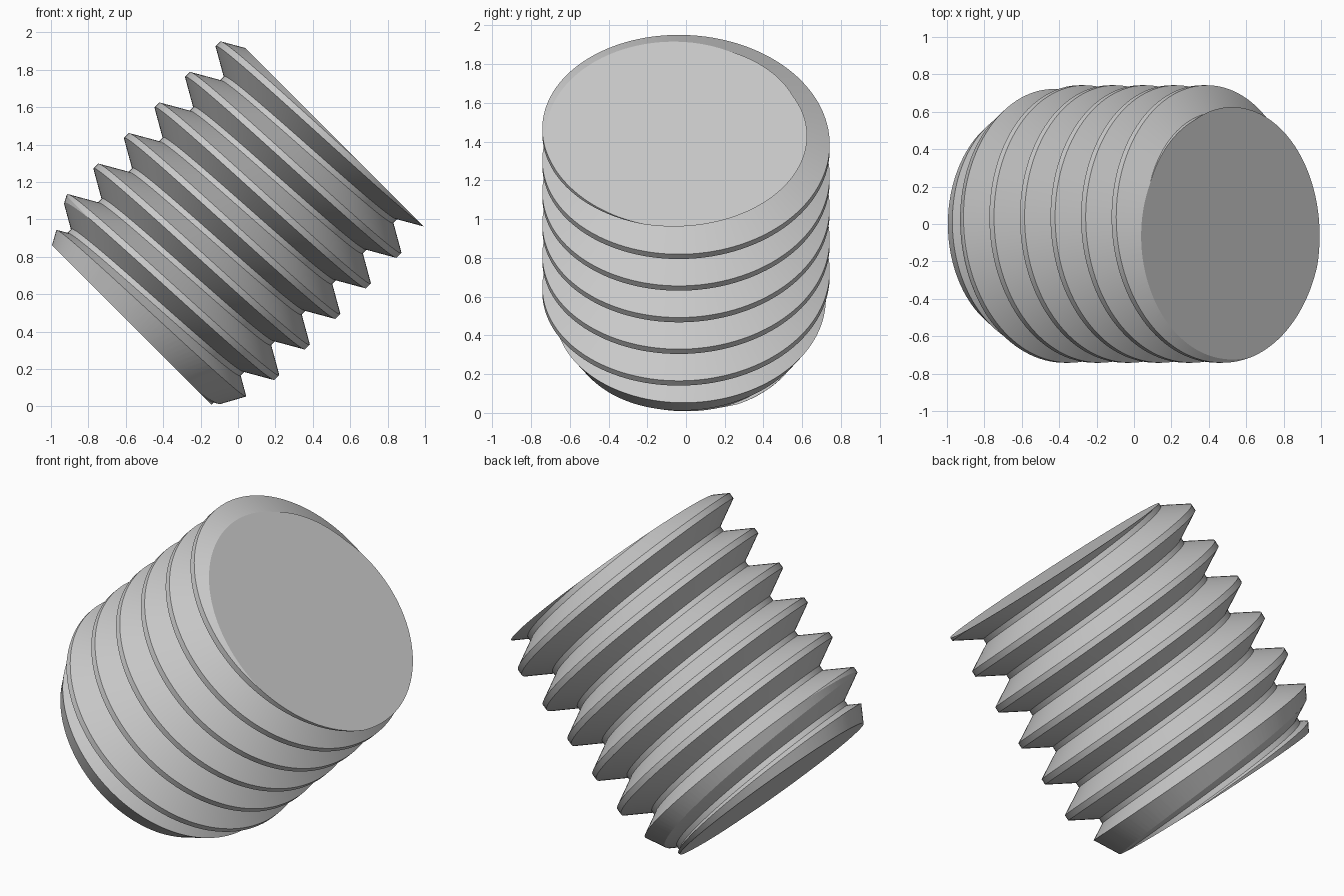
import bpy, bmesh, math
from mathutils import Matrix, Vector

if "Cube" in bpy.data.objects:
    bpy.data.objects.remove(bpy.data.objects["Cube"])

PITCH, CREST, ROOT = 0.231, 0.035, 0.03     # thread spacing and flat widths
R_OUT, R_IN, R_TIP = 0.742, 0.597, 0.608    # crest, root and tip radii
LOW, HIGH, PHASE = -0.095, 1.382, 1.295     # end planes and crest position
SIDES = 128


def make_object(name, bm):
    bmesh.ops.recalc_face_normals(bm, faces=bm.faces[:])
    mesh = bpy.data.meshes.new(name)
    bm.to_mesh(mesh)
    bm.free()
    obj = bpy.data.objects.new(name, mesh)
    bpy.context.collection.objects.link(obj)
    return obj


def thread_solid():
    """Overlong helical thread, capped on its axis."""
    bm = bmesh.new()
    tooth = [(-CREST / 2, R_OUT), (CREST / 2, R_OUT),
             ((PITCH - ROOT) / 2, R_IN), ((PITCH + ROOT) / 2, R_IN)]
    profile = [(PHASE + k * PITCH + u, r) for k in range(-9, 3) for u, r in tooth]
    columns = []
    for j in range(SIDES):
        a = math.tau * j / SIDES
        columns.append([bm.verts.new((r * math.cos(a), r * math.sin(a),
                                      u + PITCH * j / SIDES)) for u, r in profile])
    # the last column joins the first one a full turn further on
    columns.append(columns[0][len(tooth):])
    for left, right in zip(columns, columns[1:]):
        for i in range(min(len(left), len(right)) - 1):
            bm.faces.new((left[i], right[i], right[i + 1], left[i + 1]))
    # close both ends with fans
    rim = [e for e in bm.edges if e.is_boundary]
    middle = (LOW + HIGH) / 2
    ends = {False: bm.verts.new((0, 0, PHASE - 9 * PITCH)),
            True: bm.verts.new((0, 0, PHASE + 3 * PITCH))}
    for e in rim:
        a, b = e.verts
        bm.faces.new((a, b, ends[a.co.z > middle]))
    return make_object("threaded_rod", bm)


def chamfered_blank():
    """Turned envelope with flat ends and a conical tip."""
    bm = bmesh.new()
    wide = R_OUT + 0.02
    outline = [(0, LOW), (R_TIP, LOW), (wide, LOW + (wide - R_TIP) / 0.55),
               (wide, HIGH), (0, HIGH)]
    verts = [bm.verts.new((r, 0, z)) for r, z in outline]
    edges = [bm.edges.new(pair) for pair in zip(verts, verts[1:])]
    bmesh.ops.spin(bm, geom=verts + edges, cent=(0, 0, 0), axis=(0, 0, 1),
                   angle=math.tau, steps=SIDES)
    bmesh.ops.remove_doubles(bm, verts=bm.verts[:], dist=1e-5)
    return make_object("blank_cutter", bm)


# cut the thread to length and chamfer its tip
rod = thread_solid()
blank = chamfered_blank()
blank.hide_render = True
cut = rod.modifiers.new("trim", 'BOOLEAN')
cut.operation, cut.solver, cut.object = 'INTERSECT', 'EXACT', blank
bpy.context.view_layer.update()
bpy.ops.object.select_all(action='DESELECT')
bpy.context.view_layer.objects.active = rod
rod.select_set(True)
bpy.ops.object.modifier_apply(modifier=cut.name)
bpy.data.objects.remove(blank)

# lean the rod 45 degrees toward +x
axis = Vector((1, 0, 1)).normalized()
side = Vector((-1, 0, 1)).normalized()
lean = Matrix((side, axis.cross(side), axis)).transposed().to_4x4()
rod.data.transform(Matrix.Translation(side * 0.704) @ lean)

# plain grey metal
grey = bpy.data.materials.new("light_grey")
grey.use_nodes = True
colour = (0.6, 0.6, 0.6, 1)
grey.diffuse_color = colour
grey.node_tree.nodes["Principled BSDF"].inputs["Base Color"].default_value = colour
rod.data.materials.clear()
rod.data.materials.append(grey)
bpy.ops.object.shade_smooth_by_angle(angle=math.radians(20))
